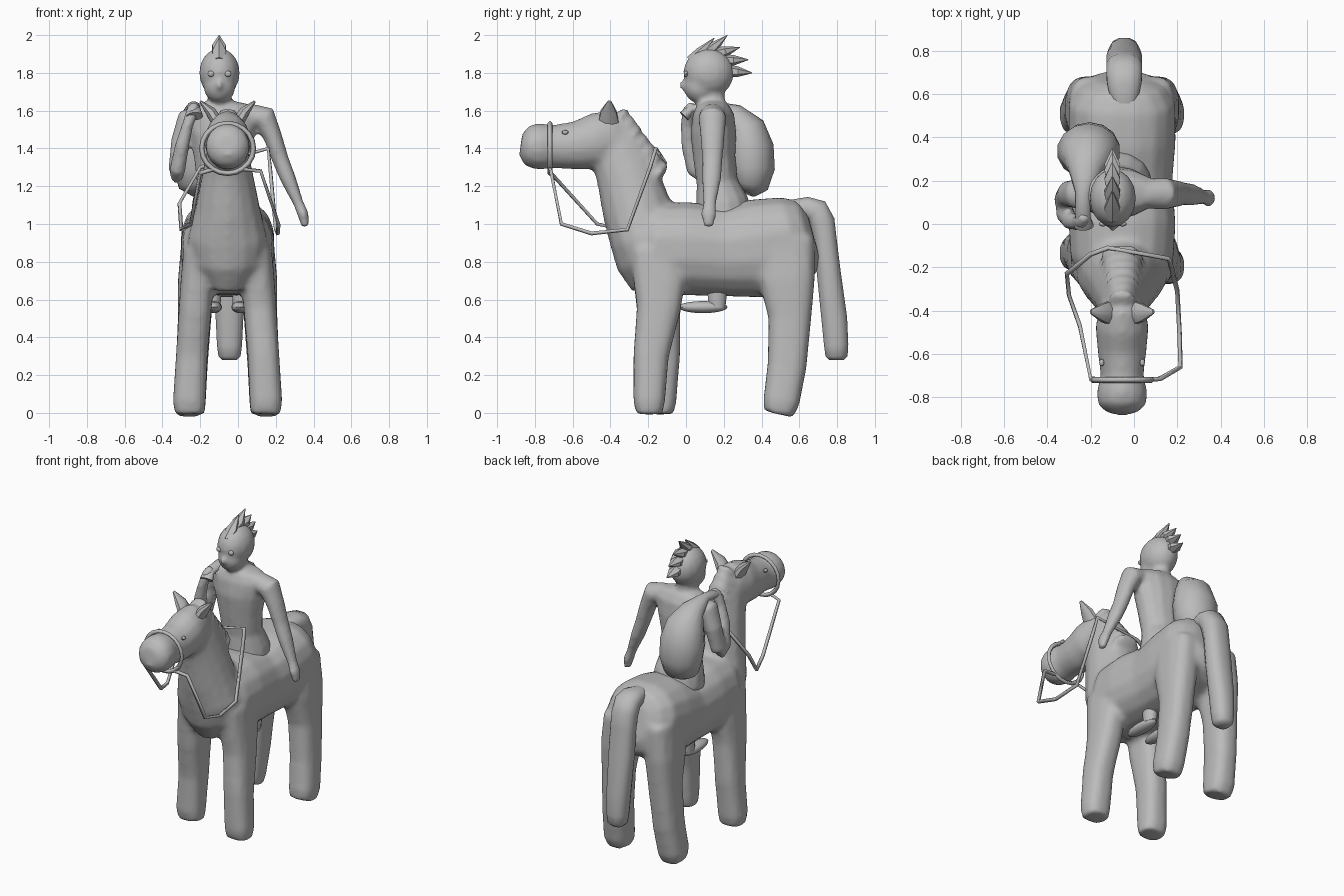
import bpy, bmesh, math
from mathutils import Vector, Matrix

grey = bpy.data.materials.new("clay grey")
grey.diffuse_color = (0.5, 0.5, 0.5, 1)


def tube(bm, rows, n=12, power=1.0):
    """Loft elliptical rings; each row is x, y, z, half width, half depth."""
    pts = [Vector(r[:3]) for r in rows]
    rings = []
    for i, r in enumerate(rows):
        t = (pts[min(i + 1, len(pts) - 1)] - pts[max(i - 1, 0)]).normalized()
        u = (Vector((1, 0, 0)) - t * t.x).normalized()
        v = t.cross(u)
        ring = []
        for k in range(n):
            a = math.tau * (k + 0.5) / n
            c, s = math.cos(a), math.sin(a)
            c = math.copysign(abs(c) ** power, c)
            s = math.copysign(abs(s) ** power, s)
            ring.append(bm.verts.new(pts[i] + u * c * r[3] + v * s * r[4]))
        rings.append(ring)
    for a, b in zip(rings, rings[1:]):
        for k in range(n):
            bm.faces.new((a[k], a[(k + 1) % n], b[(k + 1) % n], b[k]))
    bm.faces.new(rings[0][::-1])
    bm.faces.new(rings[-1])


def ball(bm, loc, size, rot=0, seg=16, rings=10):
    m = Matrix.Translation(loc) @ Matrix.Rotation(rot, 4, 'X') @ Matrix.Diagonal((*size, 1))
    bmesh.ops.create_uvsphere(bm, u_segments=seg, v_segments=rings, radius=1, matrix=m)


def finish(name, bm, voxel=0, smooth=0, angle=35):
    bmesh.ops.recalc_face_normals(bm, faces=bm.faces)
    me = bpy.data.meshes.new(name)
    bm.to_mesh(me)
    bm.free()
    ob = bpy.data.objects.new(name, me)
    bpy.context.collection.objects.link(ob)
    me.materials.append(grey)
    if voxel:
        m = ob.modifiers.new("skin", 'REMESH')
        m.mode = 'VOXEL'
        m.voxel_size = voxel
        m.use_smooth_shade = True
        m = ob.modifiers.new("relax", 'SMOOTH')
        m.factor, m.iterations = 0.5, smooth
    else:
        bpy.ops.object.select_all(action='DESELECT')
        ob.select_set(True)
        bpy.context.view_layer.objects.active = ob
        bpy.ops.object.shade_smooth_by_angle(angle=math.radians(angle))
    return ob


def strap(name, pts, r, closed=False):
    cu = bpy.data.curves.new(name, 'CURVE')
    cu.dimensions = '3D'
    cu.bevel_depth, cu.bevel_resolution = r, 0
    cu.use_fill_caps = True
    sp = cu.splines.new('POLY')
    sp.points.add(len(pts) - 1)
    for p, q in zip(sp.points, pts):
        p.co = (*q, 1)
    sp.use_cyclic_u = closed
    cu.materials.append(grey)
    bpy.context.collection.objects.link(bpy.data.objects.new(name, cu))


HX = -0.055   # centre line of the horse

# Horse: barrel, neck, head, legs fused into one skin
bm = bmesh.new()
tube(bm, [(HX, y, z, a, b) for y, z, a, b in [
    (-0.31, 0.86, 0.1, 0.14), (-0.26, 0.87, 0.18, 0.2), (-0.16, 0.87, 0.24, 0.24),
    (0, 0.87, 0.25, 0.25), (0.2, 0.855, 0.235, 0.24), (0.38, 0.87, 0.25, 0.265),
    (0.56, 0.91, 0.25, 0.24), (0.64, 0.93, 0.2, 0.2), (0.675, 0.94, 0.12, 0.13)]], 16, 0.85)
tube(bm, [(HX, y, z, a, b) for y, z, a, b in [
    (-0.16, 0.68, 0.12, 0.13), (-0.2, 0.8, 0.19, 0.17), (-0.225, 0.92, 0.215, 0.18),
    (-0.26, 1.08, 0.175, 0.185), (-0.315, 1.27, 0.135, 0.165), (-0.37, 1.41, 0.105, 0.15),
    (-0.42, 1.52, 0.08, 0.1)]], 14)
tube(bm, [(HX, y, z, a, b) for y, z, a, b in [
    (-0.31, 1.49, 0.06, 0.08), (-0.37, 1.47, 0.1, 0.14), (-0.47, 1.44, 0.125, 0.15),
    (-0.58, 1.415, 0.115, 0.13), (-0.7, 1.41, 0.1, 0.115), (-0.78, 1.41, 0.12, 0.125),
    (-0.84, 1.415, 0.11, 0.11), (-0.875, 1.42, 0.06, 0.06)]], 14)
for s in (-1, 1):
    dy = -0.03 * s
    tube(bm, [(HX + s * x, y, z, a, b) for x, y, z, a, b in [
        (0.2, -0.165 + dy, -0.006, 0.08, 0.07), (0.203, -0.165 + dy, 0.06, 0.088, 0.085),
        (0.19, -0.155 + dy, 0.3, 0.085, 0.095), (0.172, -0.145, 0.55, 0.088, 0.118),
        (0.16, -0.14, 0.7, 0.09, 0.14), (0.145, -0.15, 0.87, 0.09, 0.15)]], 12, 0.75)
    tube(bm, [(HX + s * x, y, z, a, b) for x, y, z, a, b in [
        (0.2, 0.49, -0.006, 0.08, 0.08), (0.202, 0.505, 0.06, 0.088, 0.098),
        (0.19, 0.535, 0.25, 0.086, 0.105), (0.175, 0.55, 0.5, 0.09, 0.115),
        (0.165, 0.535, 0.7, 0.1, 0.15), (0.145, 0.52, 0.92, 0.1, 0.165)]], 12, 0.75)
# mane ridges along the neck
for i in range(7):
    t = i / 6
    ball(bm, (HX, -0.36 + 0.21 * t, 1.55 - 0.29 * t), (0.07 + 0.035 * t, 0.028, 0.085), -0.65)
finish("horse", bm, 0.018, 6)

# Ears
for s, name in ((-1, "left_ear"), (1, "right_ear")):
    bm = bmesh.new()
    tube(bm, [(HX + s * 0.05, -0.41, 1.53, 0.035, 0.06), (HX + s * 0.09, -0.41, 1.595, 0.03, 0.045),
              (HX + s * 0.145, -0.405, 1.65, 0.006, 0.01)], 8)
    finish(name, bm)

# Horse eyes
bm = bmesh.new()
for s in (-1, 1):
    ball(bm, (HX + s * 0.094, -0.64, 1.485), (0.012, 0.018, 0.012), 0, 8, 6)
finish("horse_eyes", bm)

# Tail
bm = bmesh.new()
tube(bm, [(-0.045, y, z, a, b) for y, z, a, b in [
    (0.56, 1.08, 0.06, 0.05), (0.64, 1.085, 0.08, 0.06), (0.69, 1.07, 0.085, 0.07),
    (0.72, 1.01, 0.085, 0.07), (0.737, 0.92, 0.085, 0.062), (0.755, 0.75, 0.085, 0.065),
    (0.785, 0.5, 0.075, 0.07), (0.795, 0.36, 0.068, 0.066), (0.797, 0.3, 0.06, 0.06),
    (0.797, 0.28, 0.04, 0.04)]], 12, 0.8)
finish("tail", bm, angle=50)

# Noseband and reins
strap("noseband", [(HX + 0.137 * math.cos(math.tau * k / 20), -0.72,
                    1.4 + 0.132 * math.sin(math.tau * k / 20)) for k in range(20)], 0.014, True)
strap("reins", [(-0.13, -0.72, 1.29), (-0.2, -0.715, 1.27), (-0.25, -0.47, 1.0), (-0.3, -0.33, 0.97),
                (-0.31, -0.23, 1.11), (-0.2, -0.14, 1.3), (-0.12, -0.11, 1.32), (0.16, -0.16, 1.40),
                (0.17, -0.19, 1.3), (0.2, -0.31, 0.97), (0.21, -0.5, 0.95), (0.215, -0.66, 1.0),
                (0.12, -0.715, 1.28), (0.03, -0.72, 1.29)], 0.012)

# Rider: torso, neck, head, arms
RX = -0.085
bm = bmesh.new()
tube(bm, [(RX, y, z, a, b) for y, z, a, b in [
    (0.2, 1.02, 0.17, 0.16), (0.19, 1.12, 0.16, 0.14), (0.165, 1.22, 0.135, 0.11),
    (0.15, 1.35, 0.15, 0.112), (0.145, 1.48, 0.18, 0.122), (0.145, 1.58, 0.205, 0.11),
    (0.14, 1.63, 0.16, 0.085), (0.14, 1.65, 0.07, 0.065)]], 14)
tube(bm, [(-0.09, 0.14, 1.55, 0.065, 0.07), (-0.1, 0.135, 1.72, 0.06, 0.07)])
ball(bm, (-0.098, 0.12, 1.8), (0.108, 0.135, 0.13))
ball(bm, (-0.098, 0.075, 1.73), (0.085, 0.09, 0.092))
ball(bm, (-0.098, -0.015, 1.735), (0.016, 0.025, 0.022))
tube(bm, [(0.06, 0.14, 1.57, 0.07, 0.07), (0.14, 0.14, 1.56, 0.07, 0.075),
          (0.185, 0.14, 1.46, 0.05, 0.065), (0.225, 0.14, 1.34, 0.045, 0.055),
          (0.265, 0.135, 1.24, 0.042, 0.052), (0.32, 0.125, 1.11, 0.028, 0.035),
          (0.345, 0.12, 1.05, 0.03, 0.042), (0.357, 0.12, 0.985, 0.02, 0.025)])
tube(bm, [(-0.2, 0.14, 1.57, 0.06, 0.07), (-0.27, 0.14, 1.56, 0.055, 0.07),
          (-0.305, 0.14, 1.44, 0.05, 0.06), (-0.325, 0.11, 1.28, 0.045, 0.055)])
tube(bm, [(-0.325, 0.11, 1.25, 0.035, 0.045), (-0.32, 0.05, 1.29, 0.042, 0.05),
          (-0.295, 0.015, 1.42, 0.038, 0.042), (-0.265, 0.005, 1.53, 0.03, 0.035),
          (-0.24, 0.015, 1.6, 0.035, 0.035), (-0.225, 0.04, 1.635, 0.025, 0.025)])
finish("rider", bm, 0.014, 4)

# Rider feet, hanging under the belly
for x, name in ((-0.13, "left_foot"), (0.01, "right_foot")):
    bm = bmesh.new()
    tube(bm, [(x, 0.175, 0.75, 0.05, 0.055), (x, 0.165, 0.62, 0.042, 0.052), (x, 0.165, 0.56, 0.038, 0.045)])
    ball(bm, (x, 0.09, 0.56), (0.045, 0.13, 0.032))
    finish(name, bm)

# Rider eyes
bm = bmesh.new()
for s in (-1, 1):
    ball(bm, (-0.098 + s * 0.045, 0.0, 1.795), (0.019, 0.012, 0.016), 0, 10, 6)
finish("rider_eyes", bm)

# Spiked hair crest
bm = bmesh.new()
for by, bz, ty, tz in [(0.03, 1.86, 0.15, 1.985), (0.1, 1.895, 0.22, 2.0), (0.16, 1.9, 0.285, 1.935),
                       (0.2, 1.865, 0.33, 1.87), (0.225, 1.81, 0.35, 1.8)]:
    my, mz = by * 0.6 + ty * 0.4, bz * 0.6 + tz * 0.4
    tube(bm, [(-0.1, by, bz, 0.03, 0.034), (-0.1, my, mz, 0.042, 0.028), (-0.1, ty, tz, 0.002, 0.002)], 6)
finish("hair_crest", bm, angle=20)

# Sack over the shoulder, with its gathered neck
bm = bmesh.new()
tube(bm, [(-0.195, 0.32, 1.165, 0.06, 0.05), (-0.2, 0.335, 1.2, 0.115, 0.1), (-0.205, 0.345, 1.29, 0.14, 0.125),
          (-0.21, 0.335, 1.4, 0.147, 0.13), (-0.215, 0.31, 1.5, 0.125, 0.11),
          (-0.225, 0.25, 1.575, 0.08, 0.065), (-0.235, 0.14, 1.62, 0.035, 0.03),
          (-0.235, 0.03, 1.61, 0.035, 0.025), (-0.23, -0.01, 1.57, 0.045, 0.03)], 14)
finish("sack", bm, angle=50)
